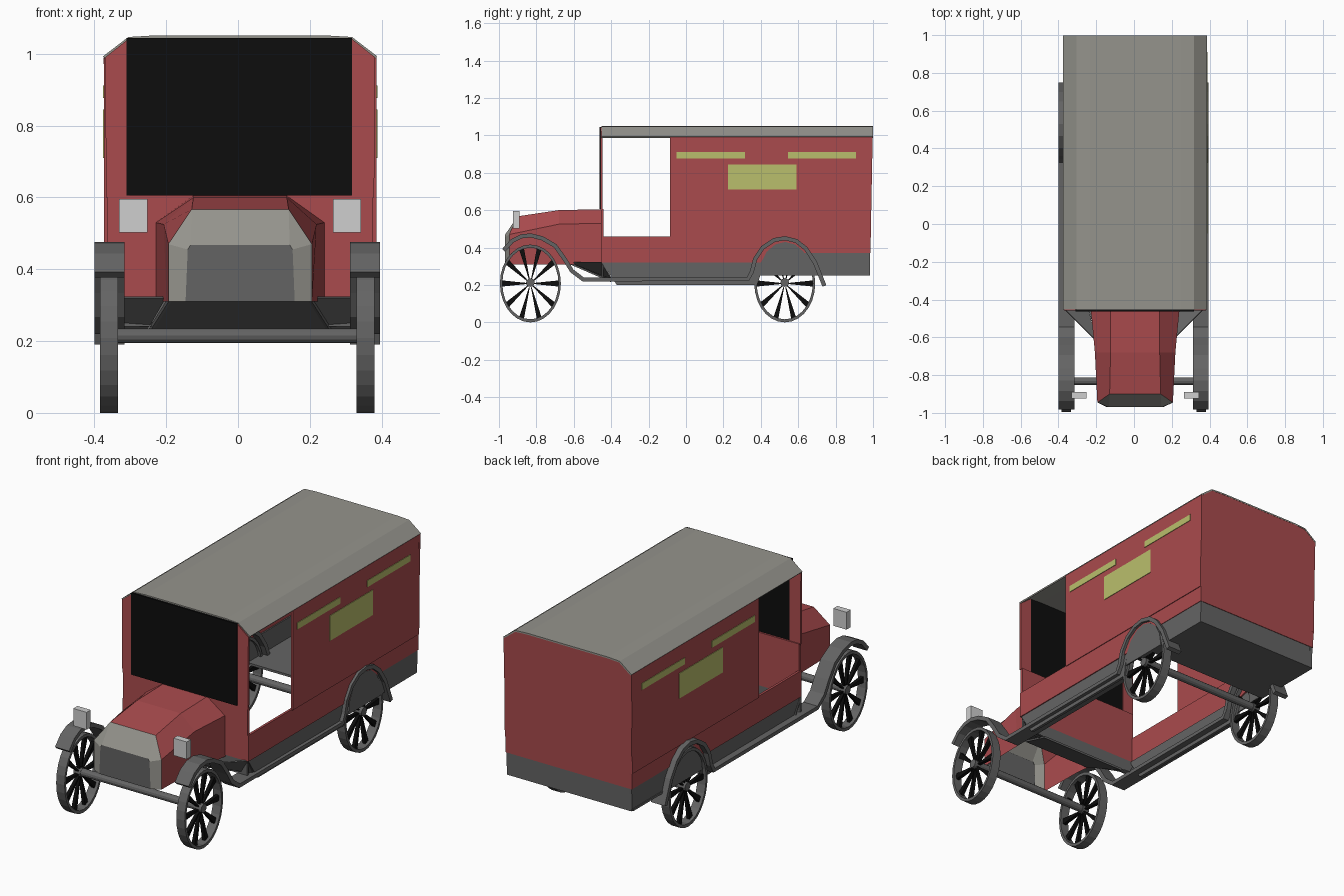
import bpy, bmesh
from math import sin, cos, pi

if "Cube" in bpy.data.objects:
    bpy.data.objects.remove(bpy.data.objects["Cube"], do_unlink=True)


def material(name, r, g, b):
    m = bpy.data.materials.new(name)
    m.use_nodes = True
    m.diffuse_color = (r, g, b, 1)
    m.node_tree.nodes["Principled BSDF"].inputs["Base Color"].default_value = (r, g, b, 1)
    return m


RED = material("faded red", .40, .07, .075)
ROOF = material("warm grey", .30, .295, .265)
DARK = material("dark grey", .127, .127, .127)
BLACK = material("black", .004, .004, .004)
YELLOW = material("pale yellow", .49, .52, .15)
LAMP = material("light grey", .62, .62, .62)

SHIFT = .006  # bodywork sits slightly off the wheel centreline


def finish(name, bm, mat, thick=0):
    bmesh.ops.recalc_face_normals(bm, faces=bm.faces)
    me = bpy.data.meshes.new(name)
    bm.to_mesh(me)
    bm.free()
    me.materials.append(mat)
    ob = bpy.data.objects.new(name, me)
    bpy.context.collection.objects.link(ob)
    if thick:
        mod = ob.modifiers.new("thickness", "SOLIDIFY")
        mod.thickness = thick
        mod.offset = 0
    return ob


def box(name, x, y, z, mat):
    bm = bmesh.new()
    bmesh.ops.create_cube(bm, size=1)
    for v in bm.verts:
        v.co = [(a + b) / 2 + c * (b - a) for (a, b), c in zip((x, y, z), v.co)]
    return finish(name, bm, mat)


def side_prism(name, profile, x0, x1, mat):
    """Extrude a (y, z) outline between two x positions."""
    bm = bmesh.new()
    f = bm.faces.new([bm.verts.new((x0, y, z)) for y, z in profile])
    ext = bmesh.ops.extrude_face_region(bm, geom=[f])["geom"]
    for v in ext:
        if isinstance(v, bmesh.types.BMVert):
            v.co.x = x1
    return finish(name, bm, mat)


def loft(name, halves, mat, caps=False, thick=0):
    """Skin mirrored half sections of (x, y, z) points; open underneath."""
    bm = bmesh.new()
    rings = []
    for half in halves:
        pts = half + [(-x, y, z) for x, y, z in reversed(half)]
        rings.append([bm.verts.new((x + SHIFT, y, z)) for x, y, z in pts])
    for a, b in zip(rings, rings[1:]):
        for i in range(len(a) - 1):
            bm.faces.new((a[i], a[i + 1], b[i + 1], b[i]))
        if caps:
            bm.faces.new((a[-1], a[0], b[0], b[-1]))
    if caps:
        bm.faces.new(rings[0])
        bm.faces.new(rings[-1])
    return finish(name, bm, mat, thick)


def at(y, *pts):
    return [(x, y, z) for x, z in pts]


# Bonnet and radiator
nose = [(.2, -.945, .31), (.2, -.945, .47), (.135, -.9, .567)]
loft("bonnet", [nose,
                at(-.68, (.205, .31), (.213, .525), (.13, .6)),
                at(-.45, (.235, .31), (.235, .53), (.13, .605))], RED)
grille = at(-.968, (.152, .31), (.146, .455), (.138, .468))
loft("radiator_surround", [grille, nose], ROOF)
loft("radiator_grille", [grille, at(-.96, *[(x, z) for x, y, z in grille])], DARK, True)

# Sloped apron under the bonnet
loft("front_apron", [at(-.62, (.2, .315), (.19, .318)),
                     at(-.4, (.26, .22), (.25, .222))], DARK, thick=.01)

# Cab front: lower panel, pillars and windscreen
box("cab_front_lower", (-.37 + SHIFT, .37 + SHIFT), (-.455, -.44), (.32, .605), RED)
box("cab_front_sill", (-.37, .37), (-.45, -.44), (.24, .32), DARK)
box("windscreen", (-.311, .317), (-.462, -.45), (.605, 1.044), BLACK)

# Back wall
loft("back_wall", [[(.375, y - .012, .37), (.38, y, .99), (.31, y, 1.046)]
                   for y in (.985, .998)], RED, True)
box("back_sill", (-.37 + SHIFT, .37 + SHIFT), (.97, .983), (.25, .37), DARK)
box("rear_floor", (-.37, .37), (.58, .975), (.25, .262), DARK)

# Roof with sloping edges
roof = [(.379, .99), (.31, 1.043), (.24, 1.047)]
loft("roof", [at(-.452, *roof), at(.999, *roof)], ROOF, thick=.008)

path = [(-.975, .385), (-.93, .435), (-.88, .46), (-.83, .465), (-.77, .45),
        (-.70, .41), (-.65, .34), (-.61, .275), (-.55, .23), (.33, .23),
        (.352, .27), (.37, .34), (.41, .4), (.47, .44), (.53, .45),
        (.59, .435), (.64, .395), (.69, .32), (.74, .195)]
decals = [((-.05, .315), (.877, .912)), ((.545, .91), (.877, .912)),
          ((.225, .592), (.71, .845))]

for s, side in ((1, "left"), (-1, "right")):
    def sx(a, b):
        return tuple(sorted((s * a + SHIFT, s * b + SHIFT)))

    # Body side, with the cab doorway left open
    side_prism(side + "_cargo_wall", [(-.085, .455), (-.085, .99), (.995, .99), (.988, .455)],
               *sx(.368, .379), RED)
    side_prism(side + "_lower_wall", [(-.455, .32), (-.455, .46), (.988, .46), (.984, .37),
                                      (.6, .37), (.4, .32)], *sx(.362, .375), RED)
    side_prism(side + "_sill", [(-.45, .32), (.42, .32), (.38, .2), (-.37, .2)],
               *sx(.355, .37), DARK)
    side_prism(side + "_rear_sill", [(.5, .25), (.5, .37), (.984, .37), (.98, .25)],
               *sx(.355, .372), DARK)
    side_prism(side + "_wheel_well", [(.53 + .14 * cos(a * pi / 8), .25 + .18 * sin(a * pi / 8))
                                      for a in range(9)], *sx(.37, .377), DARK)

    # Cab pillar beside the windscreen
    bm = bmesh.new()
    bm.faces.new([bm.verts.new((s * x + SHIFT, -.452, z)) for x, z in
                  ((.308, .6), (.373, .6), (.376, .99), (.308, 1.044))])
    finish(side + "_cab_pillar", bm, RED, .012)

    # Splash panel between bonnet and running board
    bm = bmesh.new()
    bm.faces.new([bm.verts.new((s * x, y, z)) for x, y, z in
                  ((.2, -.62, .322), (.37, -.45, .322), (.37, -.4, .235), (.25, -.42, .235))])
    finish(side + "_splash_panel", bm, DARK, .006)

    # Painted panels
    for i, (y, z) in enumerate(decals):
        box(f"{side}_painted_panel_{i + 1}", sx(.378, .382), y, z, YELLOW)

    # Fenders flowing into the running board
    bm = bmesh.new()
    rows = [[bm.verts.new((s * x - .002, y, z)) for x in (.314, .397)] for y, z in path]
    for a, b in zip(rows, rows[1:]):
        bm.faces.new((a[0], a[1], b[1], b[0]))
    finish(side + "_fender_and_running_board", bm, DARK, .022)

    # Headlamp
    box(side + "_headlamp", sx(.258, .337), (-.925, -.89), (.502, .595), LAMP)

# Wheels: tall oval rims with wedge spokes
RY, RZ = .163, .208


def polar(x, r, a, y):
    return (x, y + RY * r * sin(a), RZ + RZ * r * cos(a))


def wheel(name, x, y):
    n = 28
    bm = bmesh.new()
    corners = ((-.025, .92), (-.025, 1), (.025, 1), (.025, .92))
    rings = [[bm.verts.new(polar(x + dx, r, 2 * pi * i / n, y)) for dx, r in corners]
             for i in range(n)]
    for i, a in enumerate(rings):
        b = rings[(i + 1) % n]
        for j in range(4):
            k = (j + 1) % 4
            bm.faces.new((a[j], a[k], b[k], b[j]))
    finish(name + "_rim", bm, DARK)

    bm = bmesh.new()
    for i in range(10):
        a = 2 * pi * (i + .5) / 10
        wedge = ((.1, -.12), (.93, -.085), (.93, .085), (.1, .12))
        quads = [[bm.verts.new(polar(x + dx, r, a + da, y)) for r, da in wedge]
                 for dx in (-.009, .009)]
        for q in quads:
            bm.faces.new(q)
        for j in range(4):
            k = (j + 1) % 4
            bm.faces.new((quads[0][j], quads[0][k], quads[1][k], quads[1][j]))
    finish(name + "_spokes", bm, BLACK)


def rod(name, x0, x1, y, z, r):
    side_prism(name, [(y + r * cos(i * pi / 6), z + r * sin(i * pi / 6)) for i in range(12)],
               x0, x1, DARK)


for end, y in (("front", -.832), ("rear", .528)):
    for s, side in ((1, "left"), (-1, "right")):
        wheel(f"{end}_{side}_wheel", s * .357 - .002, y)
        rod(f"{end}_{side}_hub", s * .34, s * .38, y, RZ + .005, .023)
    rod(end + "_axle", -.35, .35, y, RZ + .007, .02)
